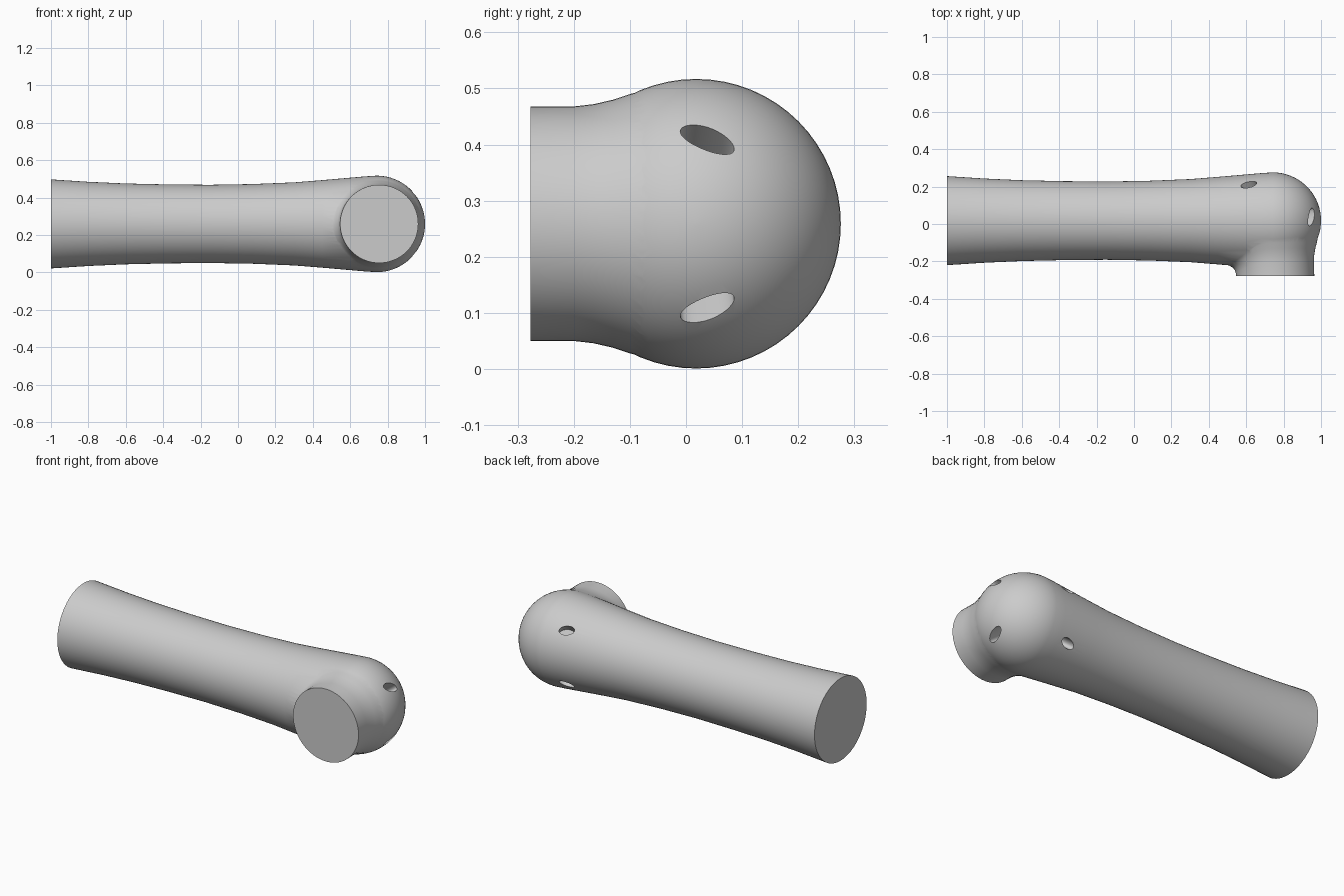
import bpy, bmesh, math
from mathutils import Vector, Matrix

if "Cube" in bpy.data.objects:
    bpy.data.objects.remove(bpy.data.objects["Cube"])

BALL = Vector((0.742, 0.018, 0.259))
R = 0.258
SEG = 64

grey = bpy.data.materials.new("light grey")
grey.diffuse_color = (0.6, 0.6, 0.6, 1)
grey.use_nodes = True
grey.node_tree.nodes["Principled BSDF"].inputs["Base Color"].default_value = grey.diffuse_color


def loft(name, rings):
    """Skin a list of closed rings, with flat caps on both ends."""
    bm = bmesh.new()
    loops = [[bm.verts.new(p) for p in ring] for ring in rings]
    for a, b in zip(loops, loops[1:]):
        n = len(a)
        for i in range(n):
            j = (i + 1) % n
            bm.faces.new((a[i], a[j], b[j], b[i]))
    bm.faces.new(loops[0])
    bm.faces.new(loops[-1])
    bmesh.ops.recalc_face_normals(bm, faces=bm.faces)
    me = bpy.data.meshes.new(name)
    bm.to_mesh(me)
    bm.free()
    me.materials.append(grey)
    ob = bpy.data.objects.new(name, me)
    bpy.context.collection.objects.link(ob)
    return ob


def boolean(target, other, operation):
    bpy.context.view_layer.objects.active = target
    mod = target.modifiers.new("cut", 'BOOLEAN')
    mod.object, mod.operation, mod.solver = other, operation, 'EXACT'
    bpy.ops.object.modifier_apply(modifier=mod.name)
    bpy.data.objects.remove(other)


angles = [2 * math.pi * i / SEG for i in range(SEG)]

# Waisted tube running along x, closed by a round ball end
profile = [(-1, .238), (-.8, .225), (-.6, .216), (-.38, .211), (-.15, .209),
           (.08, .213), (.3, .222), (.45, .234), (.6, .247), (.68, .254)]
for i in range(17):
    t = math.pi / 2 * i / 17
    profile.append((BALL.x + R * math.sin(t), R * math.cos(t)))
profile.append((1.0, 0.004))
body = loft("elbow_pipe", [[(x, BALL.y + r * math.cos(a), BALL.z + r * math.sin(a))
                            for a in angles] for x, r in profile])

# Side neck: long soft flare into the ball, tight fillet against the tube
ball_side = [(.209, -.277), (.209, -.2), (.213, -.165), (.221, -.13),
             (.231, -.1), (.239, -.07), (.22, -.02)]
tube_side = [(.209, -.277), (.209, -.262), (.212, -.247), (.219, -.234),
             (.233, -.225), (.25, -.215), (.22, -.1)]
rings = []
for k, ((r0, y0), (r1, y1)) in enumerate(zip(ball_side, tube_side)):
    cx = .755 + (BALL.x - .755) * k / 6
    ring = []
    for a in angles:
        w = max(0, -math.cos(a)) ** 2
        r = r0 + (r1 - r0) * w
        ring.append((cx + r * math.cos(a), y0 + (y1 - y0) * w, BALL.z + r * math.sin(a)))
    rings.append(ring)
neck = loft("neck", rings)
boolean(body, neck, 'UNION')

# Four oval holes in the ball, mirrored above and below
holes = [((.205, .02, .15), (.02, .095, -.04), .052, .024),
         ((-.12, .18, .145), (.065, .04, 0), .041, .024)]
for direction, along, length, width in holes:
    for s in (1, -1):
        n = Vector((direction[0], direction[1], direction[2] * s)).normalized()
        u = Vector((along[0], along[1], along[2] * s))
        u = (u - n * u.dot(n)).normalized()
        v = n.cross(u)
        oval = [u * length * math.cos(a) + v * width * math.sin(a) for a in angles[::2]]
        cutter = loft("hole_cutter", [[BALL + n * d + p for p in oval]
                                      for d in (R - .1, R + .06)])
        boolean(body, cutter, 'DIFFERENCE')

bpy.ops.object.select_all(action='DESELECT')
body.select_set(True)
bpy.context.view_layer.objects.active = body
bpy.ops.object.shade_smooth_by_angle(angle=math.radians(40))
